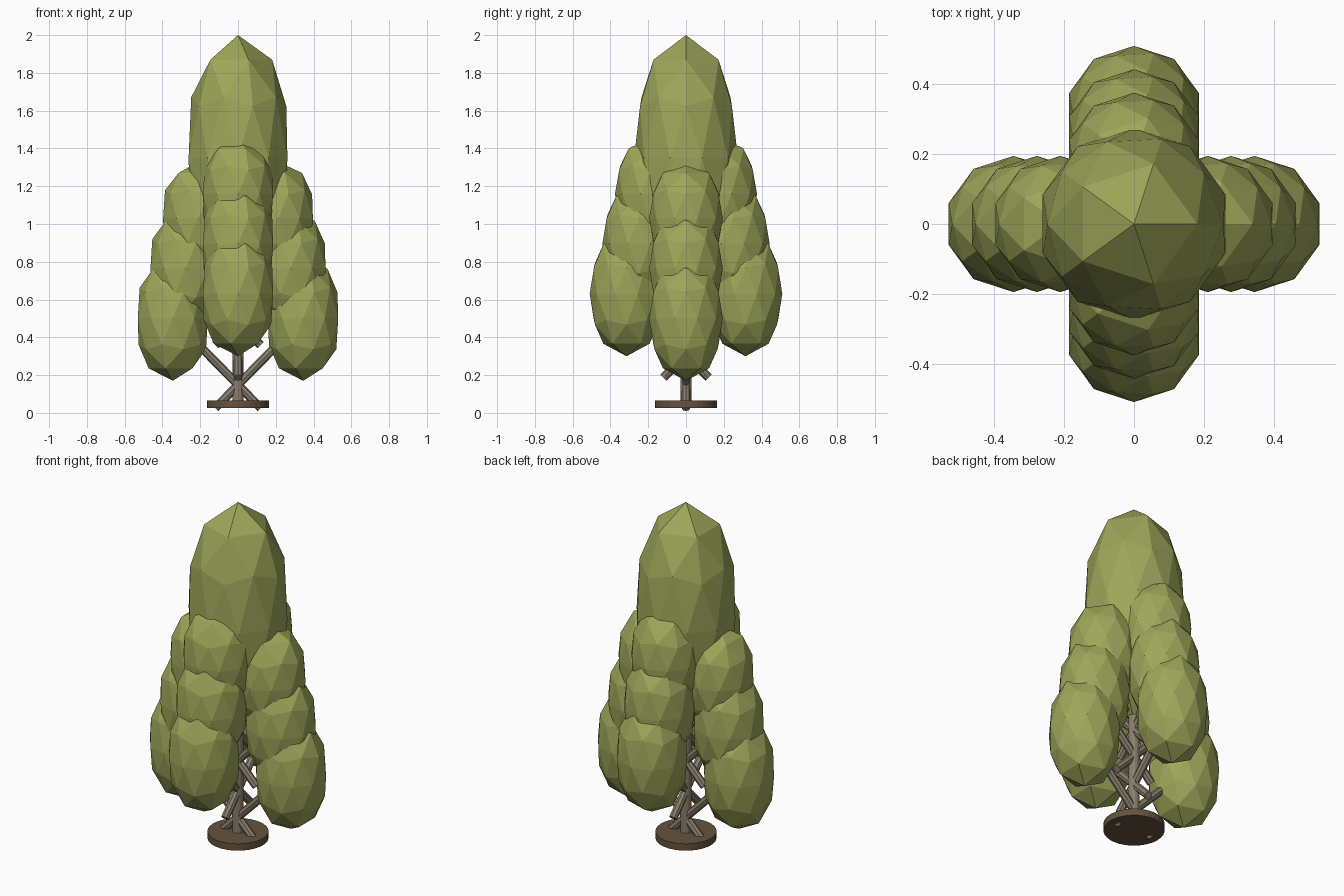
import bpy
from mathutils import Vector

if "Cube" in bpy.data.objects:
    bpy.data.objects.remove(bpy.data.objects["Cube"])


def material(name, rgb):
    m = bpy.data.materials.new(name)
    m.diffuse_color = (*rgb, 1)
    m.use_nodes = True
    m.node_tree.nodes["Principled BSDF"].inputs["Base Color"].default_value = m.diffuse_color
    return m


LEAF = material("leaf_green", (0.34, 0.38, 0.10))
BARK = material("bark", (0.25, 0.21, 0.15))
SOIL = material("base_brown", (0.13, 0.085, 0.05))


def foliage(name, loc, radius, height):
    """Low-poly leaf clump: stretched icosphere with fuller shoulders."""
    bpy.ops.mesh.primitive_ico_sphere_add(subdivisions=2, radius=1, location=loc)
    ob = bpy.context.object
    ob.name = name
    for v in ob.data.vertices:
        r = Vector((v.co.x, v.co.y)).length
        if r > 0.01:
            k = radius * r ** 0.65 / r
            v.co = (v.co.x * k, v.co.y * k, v.co.z * 0.94 * height)
        else:
            v.co.z *= height
    ob.data.materials.append(LEAF)


def rod(name, a, b, radius, mat, sides=8):
    """Cylinder between two points."""
    a, b = Vector(a), Vector(b)
    bpy.ops.mesh.primitive_cylinder_add(vertices=sides, radius=radius,
                                        depth=(b - a).length, location=(a + b) / 2)
    ob = bpy.context.object
    ob.name = name
    ob.rotation_euler = (b - a).to_track_quat('Z', 'Y').to_euler()
    ob.data.materials.append(mat)


# base and trunk
rod("base", (0, 0, 0.025), (0, 0, 0.065), 0.163, SOIL, 32)
rod("trunk", (0, 0, 0.04), (0, 0, 1.3), 0.03, BARK, 12)

# tall central crown
foliage("crown", (0, 0, 1.35), 0.275, 0.65)

# four sides, three tiers each: 45 degree branch and leaf clump
sides = {"right": (1, 0, 0.345, 0.50), "left": (-1, 0, 0.345, 0.50),
         "back": (0, 1, 0.315, 0.63), "front": (0, -1, 0.315, 0.63)}
for side, (dx, dy, out, z0) in sides.items():
    for tier in range(3):
        d = out - 0.067 * tier
        z = z0 + 0.265 * tier
        inner = -0.12
        rod(f"branch_{side}_{tier + 1}",
            (dx * inner, dy * inner, z - (d - inner) * 1.02), (dx * d, dy * d, z), 0.023, BARK)
        foliage(f"foliage_{side}_{tier + 1}", (dx * d, dy * d, z),
                0.195, 0.33 - 0.015 * tier)
